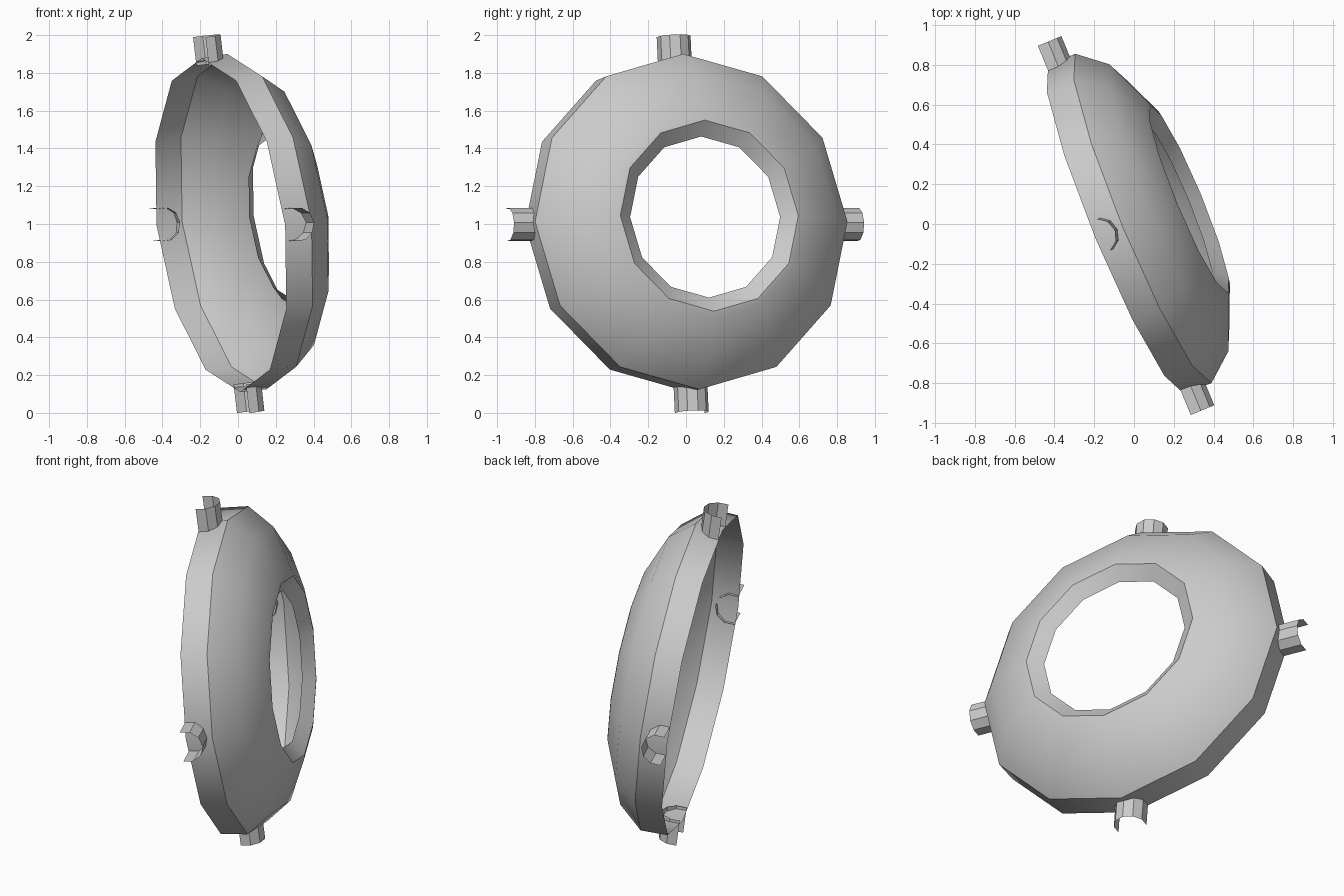
import bpy, bmesh, math
from mathutils import Vector

if "Cube" in bpy.data.objects:
    bpy.data.objects.remove(bpy.data.objects["Cube"])

# Tilted frame shared by all parts: n = ring axis, u / v = in-plane directions
A, T = math.radians(22.5), math.radians(7.2)
C = Vector((-0.045, -0.01, 1.0))
N = Vector((math.cos(T) * math.cos(A), math.cos(T) * math.sin(A), math.sin(T)))
U = Vector((-math.sin(A), math.cos(A), 0))
V = N.cross(U)


def sheet(name, rows, closed):
    """Skin a list of equally long point rows with quads."""
    bm = bmesh.new()
    grid = [[bm.verts.new(p) for p in row] for row in rows]
    count = len(rows[0])
    for a, b in zip(grid, grid[1:]):
        for i in range(count if closed else count - 1):
            j = (i + 1) % count
            bm.faces.new((a[i], a[j], b[j], b[i]))
    mesh = bpy.data.meshes.new(name)
    bm.to_mesh(mesh)
    bm.free()
    ob = bpy.data.objects.new(name, mesh)
    bpy.context.collection.objects.link(ob)
    bpy.ops.object.select_all(action='DESELECT')
    ob.select_set(True)
    bpy.context.view_layer.objects.active = ob
    bpy.ops.object.shade_smooth_by_angle(angle=math.radians(35))
    return ob


def radial(angle):
    return U * math.cos(angle) + V * math.sin(angle)


# Twelve-sided open shell: band, dome, flat lip and recessed hole wall (depth, radius)
profile = [(-0.05, 0.89), (0.10, 0.895), (0.24, 0.78),
           (0.345, 0.54), (0.352, 0.51), (0.293, 0.43)]
sheet("ring_shell",
      [[C + N * d + radial(math.tau * i / 12) * r for i in range(12)]
       for d, r in profile], True)

# Four short pegs: open-backed ten-sided tubes around the band
for k, name in enumerate(("back_peg", "top_peg", "front_peg", "bottom_peg")):
    out = radial(math.tau * k / 4)
    side = N.cross(out)
    arc = [N * (-0.02 + 0.09 * math.cos(math.radians(36 * i)))
           + side * 0.09 * math.sin(math.radians(36 * i)) for i in range(-3, 4)]
    sheet(name, [[C + out * r + p for p in arc] for r in (0.85, 1.003)], False)
